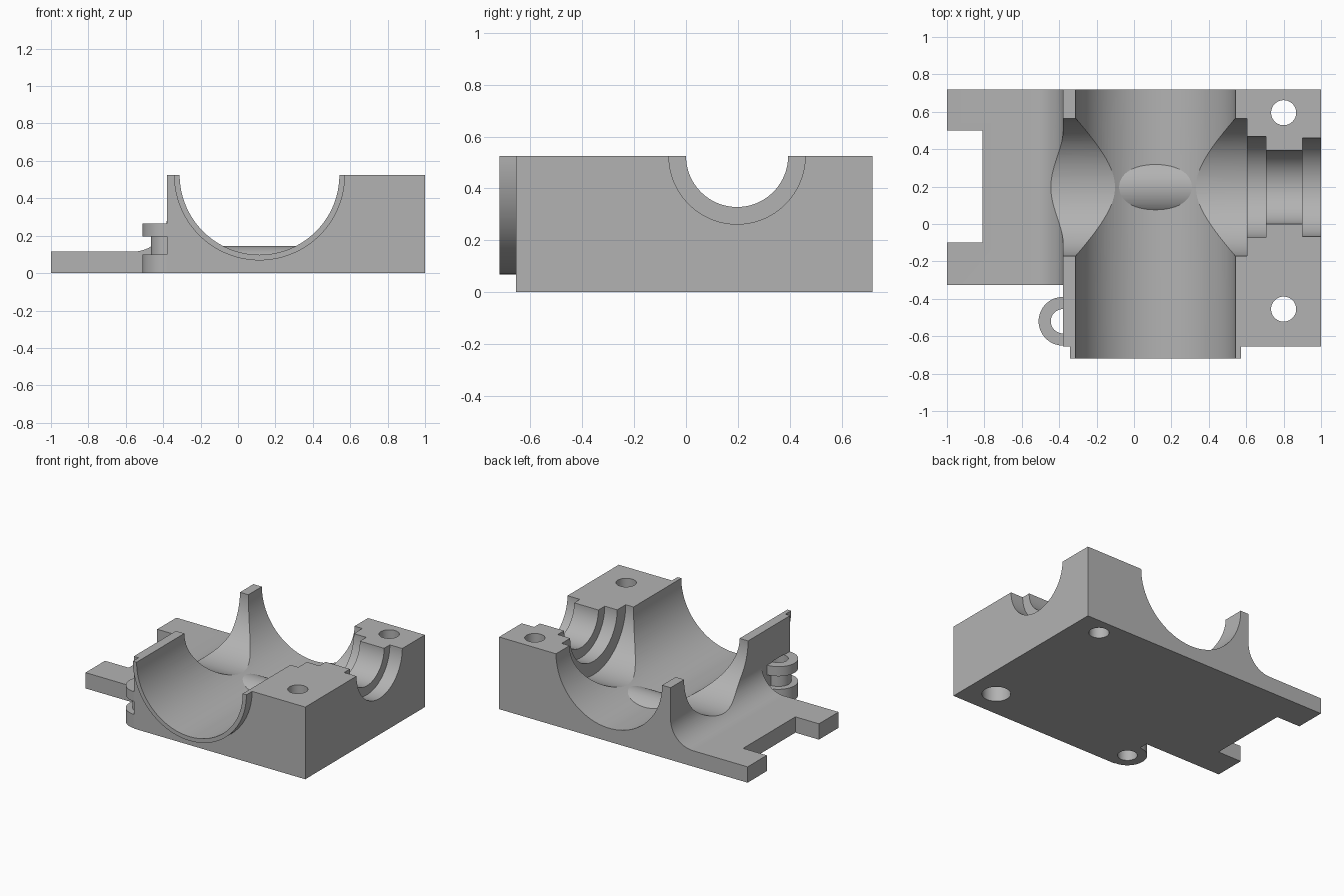
import bpy
import bmesh
from math import cos, sin, pi
from mathutils import Vector

cube = bpy.data.objects.get("Cube")
if cube:
    bpy.data.objects.remove(cube, do_unlink=True)

# One cast grey colour
grey = bpy.data.materials.new("cast_grey")
grey.use_nodes = True
grey.diffuse_color = (0.45, 0.45, 0.45, 1)
grey.node_tree.nodes["Principled BSDF"].inputs["Base Color"].default_value = grey.diffuse_color

TOP = 0.525          # parting plane
BORE_X = 0.115       # axis of the main bore
CROSS_Y = 0.197      # axis of the cross bore
FRONT, BACK = -0.655, 0.72
WALL = -0.38         # outer wall beside the mounting plate


def extrude(name, points, axis, start, end):
    """Extrude a closed 2D profile along an axis; the profile uses the other two axes in order."""
    def place(p, t):
        co = list(p)
        co.insert("xyz".index(axis), t)
        return Vector(co)
    bm = bmesh.new()
    face = bm.faces.new([bm.verts.new(place(p, start)) for p in points])
    moved = bmesh.ops.extrude_face_region(bm, geom=[face])["geom"]
    shift = place((0, 0), end - start)
    bmesh.ops.translate(bm, vec=shift, verts=[g for g in moved if isinstance(g, bmesh.types.BMVert)])
    bmesh.ops.recalc_face_normals(bm, faces=bm.faces)
    mesh = bpy.data.meshes.new(name)
    bm.to_mesh(mesh)
    bm.free()
    mesh.materials.append(grey)
    obj = bpy.data.objects.new(name, mesh)
    bpy.context.collection.objects.link(obj)
    return obj


def arc(centre, radius, a0, a1, steps):
    return [(centre[0] + radius * cos(a0 + (a1 - a0) * i / steps),
             centre[1] + radius * sin(a0 + (a1 - a0) * i / steps)) for i in range(steps + 1)]


def cylinder(name, centre, radius, axis, start, end, sides=96):
    return extrude(name, arc(centre, radius, 0, 2 * pi, sides)[:-1], axis, start, end)


def box(name, x0, x1, y0, y1, z0, z1):
    return extrude(name, [(x0, y0), (x1, y0), (x1, y1), (x0, y1)], "z", z0, z1)


def combine(body, tool, operation):
    mod = body.modifiers.new(tool.name, "BOOLEAN")
    mod.operation = operation
    mod.solver = "EXACT"
    mod.object = tool
    bpy.context.view_layer.objects.active = body
    bpy.ops.object.modifier_apply(modifier=mod.name)
    bpy.data.objects.remove(tool, do_unlink=True)


# Main housing block
body = box("bearing_housing", WALL, 1, FRONT, BACK, 0, TOP)

# Mounting plate, filleted up into the wall, with a notch in its end
fillet = 0.18
thick = 0.115
profile = [(-1, 0), (-0.3, 0), (-0.3, thick + fillet)]
profile += arc((WALL - fillet, thick + fillet), fillet, 0, -pi / 2, 20) + [(-1, thick)]
plate = extrude("mounting_plate", profile, "y", -0.325, BACK)
combine(plate, box("plate_notch", -1.2, -0.81, -0.1, 0.5, -0.1, 0.4), "DIFFERENCE")

# Half-round lip at the front of the main bore
lip = extrude("front_lip", arc((BORE_X, TOP), 0.457, pi, 2 * pi, 64), "y", -0.72, -0.5)

# Hinge lug: two rings joined by a thin sleeve
lug_at = (WALL, -0.52)
lug_parts = [cylinder("lug_lower_ring", lug_at, 0.13, "z", 0, 0.1, 64),
             cylinder("lug_sleeve", lug_at, 0.085, "z", 0.05, 0.23, 64),
             cylinder("lug_upper_ring", lug_at, 0.13, "z", 0.195, 0.265, 64)]

for part in [plate, lip] + lug_parts:
    combine(body, part, "UNION")

# Main bore, stepped cross bore and vertical holes
cross = (CROSS_Y, TOP)
cutters = [
    cylinder("main_bore", (BORE_X, TOP), 0.427, "y", -1, 1, 128),
    cylinder("cross_bore", cross, 0.368, "x", -0.7, 0.605, 128),
    cylinder("seal_step", cross, 0.27, "x", 0.5, 0.705),
    cylinder("shaft_step", cross, 0.197, "x", 0.5, 1.1),
    cylinder("outer_step", cross, 0.263, "x", 0.9, 1.1),
    cylinder("back_bolt_hole", (0.8, 0.595), 0.067, "z", -0.1, 0.7, 48),
    cylinder("front_bolt_hole", (0.8, -0.455), 0.067, "z", -0.1, 0.7, 48),
    cylinder("front_counterbore", (0.8, -0.455), 0.095, "z", -0.1, 0.2, 48),
    cylinder("lug_hole", lug_at, 0.065, "z", -0.1, 0.27, 48),
]
for cutter in cutters:
    combine(body, cutter, "DIFFERENCE")

# Low rounded ridge across the floor of the bore
ridge = extrude("floor_ridge", arc((CROSS_Y, -0.035), 0.18, pi * 0.18, pi * 0.82, 32), "x", -0.15, 0.38)
combine(body, ridge, "UNION")

# Smooth bores, crisp edges
bpy.ops.object.select_all(action="DESELECT")
body.select_set(True)
bpy.context.view_layer.objects.active = body
bpy.ops.object.shade_smooth_by_angle(angle=pi / 7)
